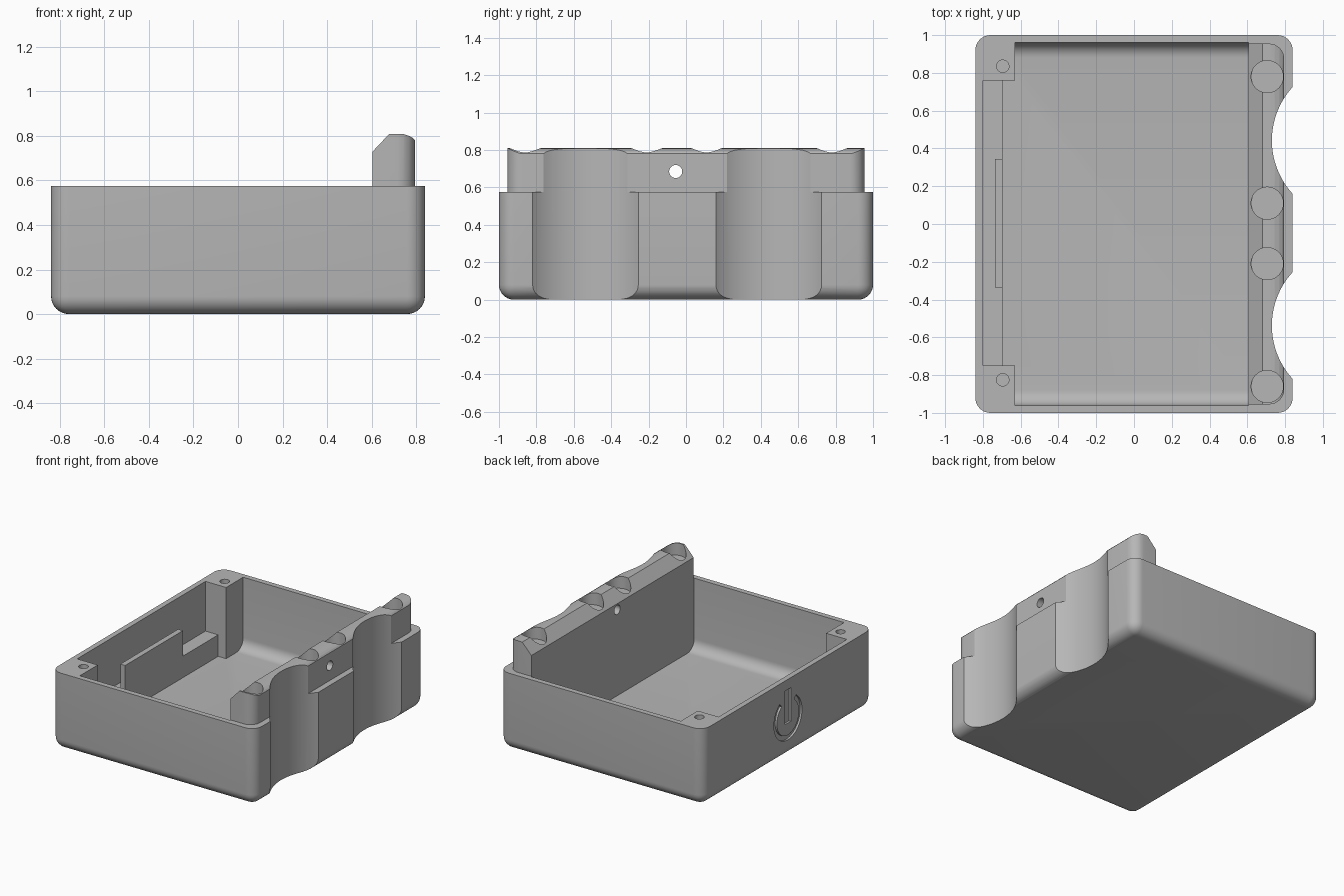
import bpy, bmesh, math
from mathutils import Matrix, Vector

cube = bpy.data.objects.get("Cube")
if cube:
    bpy.data.objects.remove(cube, do_unlink=True)

grey = bpy.data.materials.new("plain_grey")
grey.use_nodes = True
colour = (0.47, 0.47, 0.47, 1)
grey.diffuse_color = colour
grey.node_tree.nodes["Principled BSDF"].inputs["Base Color"].default_value = colour


def finish(bm, name):
    bmesh.ops.recalc_face_normals(bm, faces=bm.faces)
    mesh = bpy.data.meshes.new(name)
    bm.to_mesh(mesh)
    bm.free()
    mesh.materials.append(grey)
    obj = bpy.data.objects.new(name, mesh)
    bpy.context.collection.objects.link(obj)
    return obj


def box(name, low, high, radius=0, rounded=None):
    """Box between two corners; edges whose end points pass the rule are rounded."""
    low, high = Vector(low), Vector(high)
    bm = bmesh.new()
    bmesh.ops.create_cube(bm, size=1)
    for v in bm.verts:
        v.co = (low + high) / 2 + v.co * (high - low)
    if rounded:
        edges = [e for e in bm.edges if rounded(e.verts[0].co, e.verts[1].co)]
        bmesh.ops.bevel(bm, geom=edges, offset=radius, segments=8,
                        profile=0.5, affect='EDGES')
    return finish(bm, name)


def cylinder(name, centre, radius, depth, axis='Z', sides=48):
    bm = bmesh.new()
    turn = Matrix.Rotation(math.pi / 2, 4, 'Y') if axis == 'X' else Matrix()
    bmesh.ops.create_cone(bm, cap_ends=True, segments=sides, radius1=radius,
                          radius2=radius, depth=depth,
                          matrix=Matrix.Translation(centre) @ turn)
    return finish(bm, name)


def prism(name, points, shift):
    """Extrude a closed outline of 3D points along a vector."""
    bm = bmesh.new()
    face = bm.faces.new([bm.verts.new(p) for p in points])
    new = bmesh.ops.extrude_face_region(bm, geom=[face])["geom"]
    verts = [g for g in new if isinstance(g, bmesh.types.BMVert)]
    bmesh.ops.translate(bm, verts=verts, vec=shift)
    return finish(bm, name)


def combine(obj, other, operation='DIFFERENCE'):
    other.hide_render = True
    mod = obj.modifiers.new("combine", 'BOOLEAN')
    mod.operation, mod.solver, mod.object = operation, 'EXACT', other
    bpy.ops.object.select_all(action='DESELECT')
    bpy.context.view_layer.objects.active = obj
    obj.select_set(True)
    bpy.ops.object.modifier_apply(modifier=mod.name)
    bpy.data.objects.remove(other, do_unlink=True)


def vertical(a, b):
    return abs(a.z - b.z) > 0.01


RIM = 0.575

# Outer shell with rounded corners and underside
case = box("case_body", (-0.84, -1, 0), (0.84, 1, RIM), 0.08,
           lambda a, b: vertical(a, b) or a.z + b.z < 0.01)

# Raised ridge on the right: chamfered inside, rounded outside
outline = [(0.57, 0.2), (0.57, 0.693), (0.68, 0.81), (0.72, 0.81), (0.745, 0.808),
           (0.77, 0.80), (0.787, 0.79), (0.80, 0.775), (0.80, 0.2)]
ridge = prism("ridge", [(x, -1.1, z) for x, z in outline], (0, 2.2, 0))
combine(ridge, box("ridge_limit", (0.4, -0.955, 0.3), (0.795, 0.955, 1)
                   , 0.08, lambda a, b: vertical(a, b) and a.x > 0.7), 'INTERSECT')
combine(case, ridge, 'UNION')

# Cavity, shaped to leave the corner posts, ledge and centre tab standing
cavity = box("cavity", (-0.80, -0.96, 0.045), (0.605, 0.96, 0.95), 0.08,
             lambda a, b: abs(a.x - b.x) > 0.01 and a.z < 0.1)
for name, low, high in [
        ("back_post", (-0.9, 0.76, -0.1), (-0.63, 1.1, 1)),
        ("front_post", (-0.9, -1.1, -0.1), (-0.63, -0.75, 1)),
        ("ledge", (-0.9, -0.9, -0.1), (-0.695, 0.9, 0.205)),
        ("centre_tab", (-0.735, -0.335, -0.1), (-0.695, 0.345, 0.395))]:
    combine(cavity, box(name, low, high))
combine(case, cavity)

# Screw holes in the posts
for y in (-0.825, 0.835):
    combine(case, cylinder("screw_hole", (-0.695, y, RIM), 0.033, 0.5, sides=32))

# Finger scallops down the right side
for y in (-0.5375, 0.4425):
    combine(case, cylinder("scallop", (1.148, y, 0.4), 0.418, 2, sides=128))

# Round pockets in the ridge top
for y in (-0.86, -0.21, 0.11, 0.78):
    combine(case, cylinder("pocket", (0.705, y, 0.87), 0.085, 0.3))

# Cable hole through the ridge
combine(case, cylinder("cable_hole", (0.7, -0.055, 0.685), 0.035, 0.5, 'X', 32))

# Shallow switch mark on the left side: open ring and upright bar
arc = [math.radians(125 + 290 * i / 40) for i in range(41)]
ring = [(-0.86, r * math.cos(a), 0.29 + r * math.sin(a))
        for r, run in ((0.165, arc), (0.13, arc[::-1])) for a in run]
combine(case, prism("ring_groove", ring, (0.035, 0, 0)))
combine(case, box("bar_groove", (-0.86, -0.035, 0.25), (-0.825, 0.035, 0.50)))

bpy.ops.object.select_all(action='DESELECT')
bpy.context.view_layer.objects.active = case
case.select_set(True)
bpy.ops.object.shade_smooth_by_angle(angle=math.radians(30))
